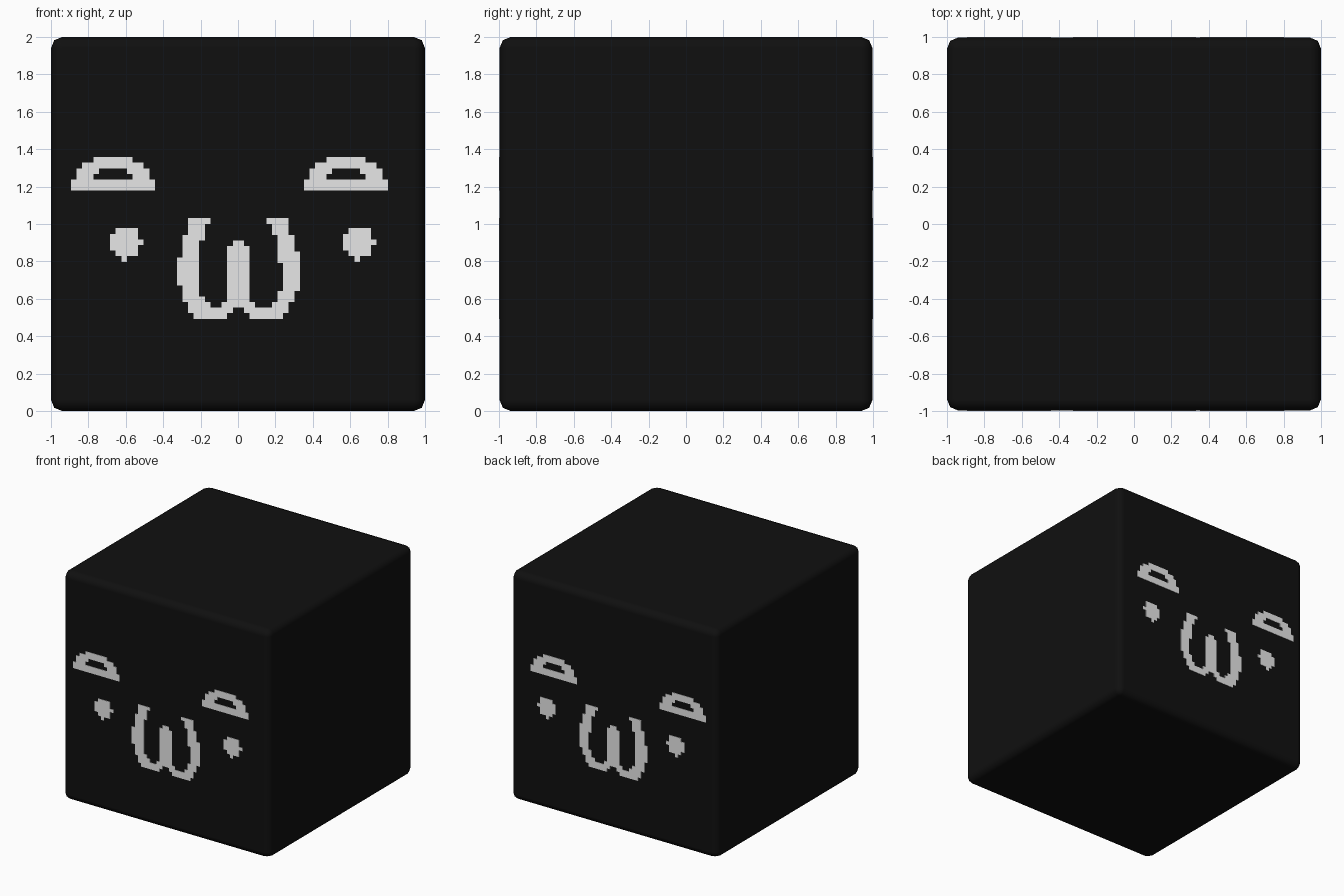
import bpy, bmesh

if "Cube" in bpy.data.objects:
    bpy.data.objects.remove(bpy.data.objects["Cube"])

CELL = 0.0299      # size of one step in the stepped face outlines
FACE_Y = 1.0       # outer surface of the face plates
SKIN = 0.003       # how far the plates stand out of the block


def material(name, value):
    mat = bpy.data.materials.new(name)
    mat.diffuse_color = (value, value, value, 1)
    mat.use_nodes = True
    mat.node_tree.nodes["Principled BSDF"].inputs["Base Color"].default_value = mat.diffuse_color
    return mat


black = material("black", 0.005)
pale = material("pale grey", 0.8)


def stepped(seq):
    """Right-angled outline from alternating x and z positions."""
    xs, zs = seq[0::2], seq[1::2]
    pts = []
    for i, (x, z) in enumerate(zip(xs, zs)):
        pts += [(x, z), (xs[(i + 1) % len(xs)], z)]
    return pts


def plate(name, outlines, x0, z0, side):
    """Thin plate on the front (side -1) or back (side 1); later outlines are holes."""
    bm = bmesh.new()
    for seq in outlines:
        vs = [bm.verts.new((x0 + x * CELL, side * FACE_Y, z0 + z * CELL)) for x, z in stepped(seq)]
        for a, b in zip(vs, vs[1:] + vs[:1]):
            bm.edges.new((a, b))
    bmesh.ops.triangle_fill(bm, edges=bm.edges[:], use_beauty=True, normal=(0, side, 0))
    for f in bm.faces:
        f.normal_update()
        if f.normal.y * side < 0:
            f.normal_flip()
    mesh = bpy.data.meshes.new(name)
    bm.to_mesh(mesh)
    bm.free()
    mesh.materials.append(pale)
    ob = bpy.data.objects.new(name, mesh)
    bpy.context.collection.objects.link(ob)
    solid = ob.modifiers.new("thickness", 'SOLIDIFY')
    solid.thickness = 2 * SKIN
    solid.offset = -1


# Block with rounded edges
bpy.ops.mesh.primitive_cube_add(size=2, location=(0, 0, 1))
block = bpy.context.object
block.name = "block"
block.scale.y = 1 - SKIN
bpy.ops.object.transform_apply(location=False, rotation=False, scale=True)
block.data.materials.append(black)
bpy.ops.object.shade_smooth()
bevel = block.modifiers.new("rounded edges", 'BEVEL')
bevel.width = 0.06
bevel.segments = 2
bevel.harden_normals = True

# Outlines of the face parts, in steps
EYE = [0, 0, 15, 2, 14, 4, 13, 5, 11, 6, 4, 5, 2, 4, 1, 2]
EYE_HOLE = [4, 2, 11, 3, 10, 4, 5, 3]
CHEEK = [2, 0, 3, 1, 5, 3, 6, 4, 5, 6, 1, 5, 0, 2, 1, 1]
MOUTH = [2, 18, 6, 17, 5, 14, 4, 4, 5, 3, 6, 2, 8, 3, 9, 13, 10, 14, 12, 13, 13, 3,
         14, 2, 17, 3, 18, 5, 19, 10, 18, 15, 17, 17, 16, 18, 20, 15, 21, 12, 22, 5,
         21, 3, 20, 1, 19, 0, 13, 1, 12, 2, 10, 1, 9, 0, 3, 1, 2, 3, 1, 6, 0, 11, 1, 15]

# The same face on the front and the back
for side, end in ((-1, "front"), (1, "back")):
    for dx, hand in ((0, "left"), (1.246, "right")):
        plate(f"{end}_{hand}_eye", [EYE, EYE_HOLE], -0.893 + dx, 1.178, side)
        plate(f"{end}_{hand}_cheek", [CHEEK], -0.684 + dx, 0.798, side)
    plate(f"{end}_mouth", [MOUTH], -0.327, 0.493, side)
